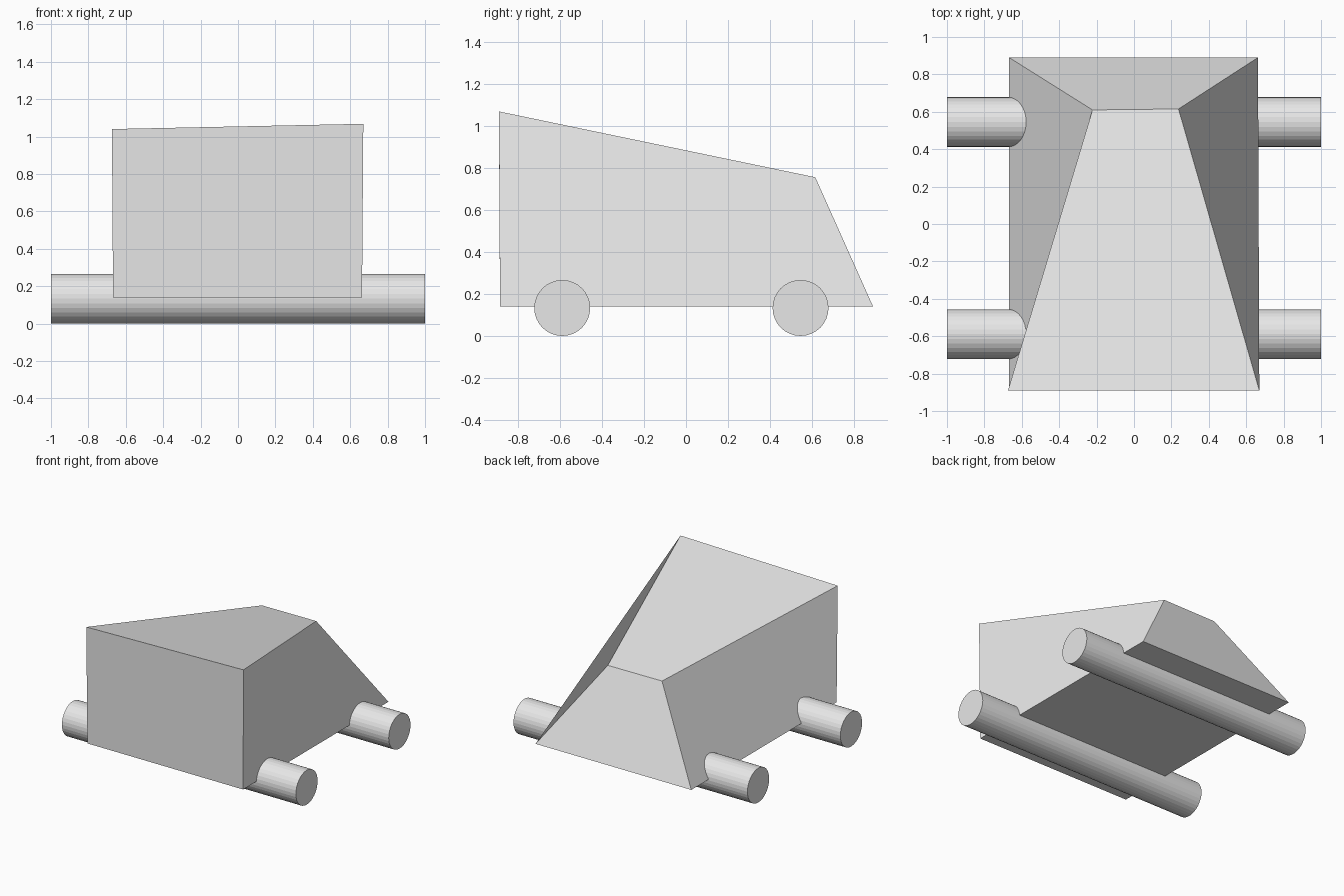
import bpy
import bmesh
from math import pi
from mathutils import Matrix

cube = bpy.data.objects.get("Cube")
if cube:
    bpy.data.objects.remove(cube, do_unlink=True)

grey = bpy.data.materials.new("light grey")
grey.use_nodes = True
grey.diffuse_color = (0.8, 0.8, 0.8, 1)
grey.node_tree.nodes["Principled BSDF"].inputs["Base Color"].default_value = (0.8, 0.8, 0.8, 1)


def finish(bm, name):
    bmesh.ops.recalc_face_normals(bm, faces=bm.faces[:])
    mesh = bpy.data.meshes.new(name)
    bm.to_mesh(mesh)
    bm.free()
    mesh.materials.append(grey)
    obj = bpy.data.objects.new(name, mesh)
    bpy.context.collection.objects.link(obj)
    return obj


# Wedge body: a box whose upper corners are pulled to a tall front and a narrow, low back
corners = {
    (-1, -1, -1): (-0.668, -0.885, 0.14),
    (1, -1, -1): (0.663, -0.885, 0.14),
    (-1, 1, -1): (-0.668, 0.89, 0.14),
    (1, 1, -1): (0.663, 0.89, 0.14),
    (-1, -1, 1): (-0.674, -0.89, 1.04),
    (1, -1, 1): (0.67, -0.89, 1.068),
    (-1, 1, 1): (-0.222, 0.61, 0.755),
    (1, 1, 1): (0.238, 0.615, 0.755),
}
bm = bmesh.new()
bmesh.ops.create_cube(bm, size=2)
for v in bm.verts:
    v.co = corners[tuple(round(c) for c in v.co)]
finish(bm, "body")

# Wheel rollers: one long cylinder through the body at each end
RADIUS = 0.133
for name, y in (("front_roller", -0.589), ("back_roller", 0.545)):
    bm = bmesh.new()
    bmesh.ops.create_cone(bm, cap_ends=True, segments=32, radius1=RADIUS, radius2=RADIUS,
                          depth=2, matrix=Matrix.Rotation(pi / 2, 4, "Y"))
    roller = finish(bm, name)
    roller.location = (0, y, RADIUS)
